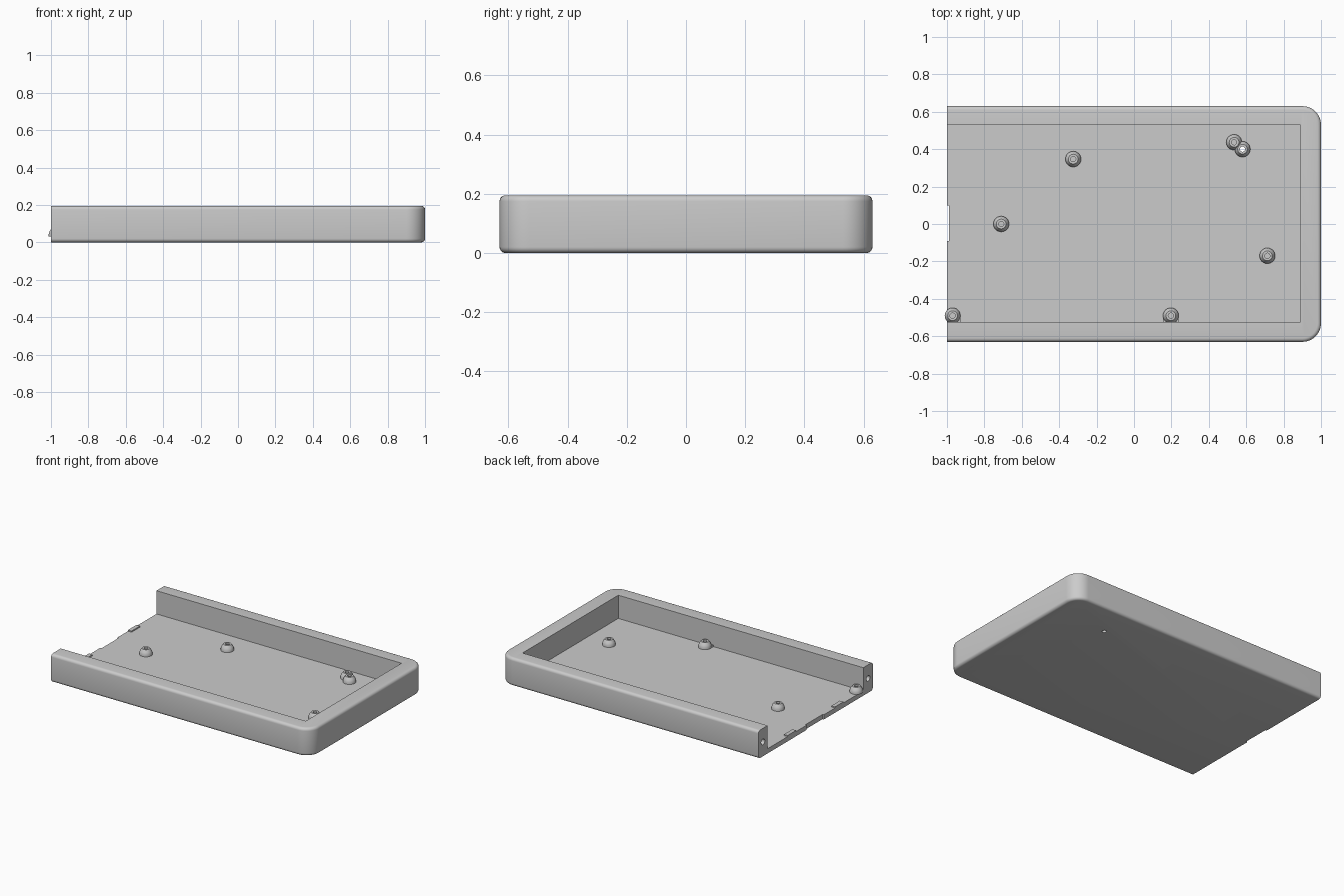
import bpy, bmesh, math
from mathutils import Vector

if "Cube" in bpy.data.objects:
    bpy.data.objects.remove(bpy.data.objects["Cube"], do_unlink=True)

HALF_Y, HEIGHT, FLOOR = 0.63, 0.195, 0.033
CORNER, EDGE = 0.10, 0.02

grey = bpy.data.materials.new("plain grey")
grey.use_nodes = True
colour = (0.6, 0.6, 0.6, 1)
grey.diffuse_color = colour
grey.node_tree.nodes["Principled BSDF"].inputs["Base Color"].default_value = colour


def finish(name, bm):
    bmesh.ops.recalc_face_normals(bm, faces=bm.faces)
    mesh = bpy.data.meshes.new(name)
    bm.to_mesh(mesh)
    bm.free()
    mesh.materials.append(grey)
    obj = bpy.data.objects.new(name, mesh)
    bpy.context.collection.objects.link(obj)
    return obj


def prism(name, outline, z0, z1):
    bm = bmesh.new()
    base = bm.faces.new([bm.verts.new((x, y, z0)) for x, y in outline])
    top = bmesh.ops.extrude_face_region(bm, geom=[base])["geom"]
    moved = [v for v in top if isinstance(v, bmesh.types.BMVert)]
    bmesh.ops.translate(bm, verts=moved, vec=(0, 0, z1 - z0))
    return finish(name, bm)


def box(name, x0, x1, y0, y1, z0, z1):
    return prism(name, [(x0, y0), (x1, y0), (x1, y1), (x0, y1)], z0, z1)


def rod(name, centre, radius, length, axis="Z"):
    bm = bmesh.new()
    bmesh.ops.create_cone(bm, cap_ends=True, segments=24, radius1=radius,
                          radius2=radius, depth=length)
    turn = Vector((0, 0, 1)).rotation_difference(Vector((axis == "X", 0, axis == "Z")))
    bmesh.ops.rotate(bm, verts=bm.verts, matrix=turn.to_matrix())
    bmesh.ops.translate(bm, verts=bm.verts, vec=centre)
    return finish(name, bm)


def apply(obj, mod):
    bpy.context.view_layer.objects.active = obj
    bpy.ops.object.modifier_apply(modifier=mod.name)


def cut(obj, cutter):
    mod = obj.modifiers.new("cut", "BOOLEAN")
    mod.operation, mod.solver, mod.object = "DIFFERENCE", "EXACT", cutter
    apply(obj, mod)
    bpy.data.objects.remove(cutter, do_unlink=True)


def smooth(obj):
    bpy.ops.object.select_all(action="DESELECT")
    obj.select_set(True)
    bpy.context.view_layer.objects.active = obj
    bpy.ops.object.shade_smooth_by_angle(angle=math.radians(30))


def arc(cx, cy, radius, start, end, steps):
    angles = [math.radians(start + (end - start) * i / steps) for i in range(steps + 1)]
    return [(cx + radius * math.cos(a), cy + radius * math.sin(a)) for a in angles]


# Tray body, made over-long so the open end is sliced flat after rounding
outline = [(-1.1, -HALF_Y)]
outline += arc(1 - CORNER, -HALF_Y + CORNER, CORNER, -90, 0, 12)
outline += arc(1 - CORNER, HALF_Y - CORNER, CORNER, 0, 90, 12)
outline += [(-1.1, HALF_Y)]
tray = prism("tray", outline, 0, HEIGHT)
bevel = tray.modifiers.new("round", "BEVEL")
bevel.width, bevel.segments = EDGE, 5
bevel.limit_method, bevel.angle_limit = "ANGLE", math.radians(40)
apply(tray, bevel)
cut(tray, box("end_cutter", -1.3, -1, -1, 1, -1, 1))
cut(tray, box("cavity_cutter", -1.2, 0.89, -0.525, 0.53, FLOOR, 1))
cut(tray, box("notch_cutter", -1.2, -0.99, -0.09, 0.10, -1, 1))

# Joining pin holes in the wall ends
for y in (-0.578, 0.58):
    cut(tray, rod("pin_cutter", (-1, y, 0.1), 0.02, 0.12, "X"))

# Reset hole through the floor
RESET = (0.58, 0.40)
cut(tray, rod("reset_cutter", (*RESET, 0.02), 0.014, 0.2))
smooth(tray)


# Tapered standoff with a screw hole down its middle
def standoff(name, x, y, hole=0.014, through=False):
    rings = [(0.042, FLOOR - 0.001), (0.042, FLOOR + 0.012), (0.037, FLOOR + 0.026),
             (0.026, FLOOR + 0.042), (hole, FLOOR + 0.042),
             (hole, FLOOR - 0.001 if through else FLOOR + 0.004)]
    bm = bmesh.new()
    verts = [bm.verts.new((x + r, y, z)) for r, z in rings]
    edges = [bm.edges.new(pair) for pair in zip(verts, verts[1:])]
    bmesh.ops.spin(bm, geom=verts + edges, cent=(x, y, 0), axis=(0, 0, 1),
                   angle=math.tau, steps=24, use_merge=True)
    bmesh.ops.remove_doubles(bm, verts=bm.verts, dist=0.0001)
    if not through:
        floor_z = FLOOR + 0.004
        bmesh.ops.contextual_create(bm, geom=[
            e for e in bm.edges if e.is_boundary
            and all(abs(v.co.z - floor_z) < 0.0005 for v in e.verts)])
    obj = finish(name, bm)
    smooth(obj)


spots = [(-0.71, 0), (-0.325, 0.347), (0.535, 0.437), (0.713, -0.17),
         (-0.97, -0.49), (0.197, -0.49)]
for i, (x, y) in enumerate(spots, 1):
    standoff(f"standoff_{i}", x, y)
    # Web joining the edge standoffs to the front wall
    if y < -0.4:
        for side in (-1, 1):
            a, b = sorted((x + side * 0.042, x + side * 0.018))
            box(f"standoff_web_{i}", max(a, -1), b, -0.53, y, FLOOR - 0.001, FLOOR + 0.012)
standoff("reset_collar", *RESET, through=True)

# Low joining tabs at the open end
for name, y in (("front_tab", -0.26), ("back_tab", 0.262)):
    box(name, -1, -0.972, y - 0.047, y + 0.047, FLOOR - 0.001, FLOOR + 0.008)
